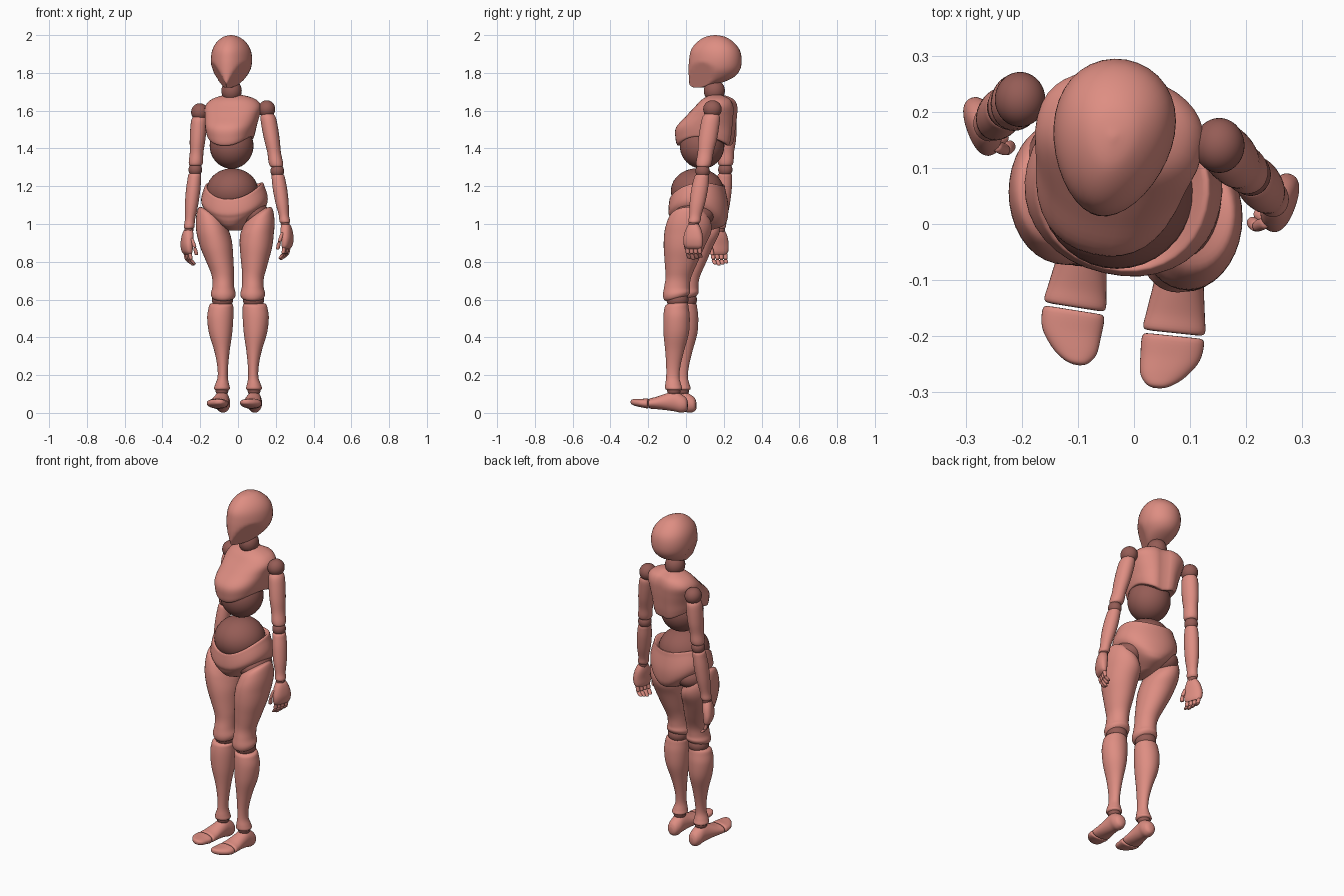
import bpy, bmesh, math
from mathutils import Vector, Matrix

cube = bpy.data.objects.get("Cube")
if cube:
    bpy.data.objects.remove(cube, do_unlink=True)


def make_material(name, color):
    mat = bpy.data.materials.new(name)
    mat.use_nodes = True
    mat.diffuse_color = color
    mat.node_tree.nodes["Principled BSDF"].inputs["Base Color"].default_value = color
    return mat


SHELL = make_material("rose shell", (0.73, 0.27, 0.225, 1))
JOINT = make_material("dark rose joint", (0.3, 0.108, 0.092, 1))
SEGMENTS, STEPS = 36, 5


def finish(name, bm, mat):
    bmesh.ops.recalc_face_normals(bm, faces=bm.faces[:])
    mesh = bpy.data.meshes.new(name)
    bm.to_mesh(mesh)
    bm.free()
    mesh.materials.append(mat)
    obj = bpy.data.objects.new(name, mesh)
    bpy.context.collection.objects.link(obj)
    bpy.ops.object.select_all(action='DESELECT')
    obj.select_set(True)
    bpy.context.view_layer.objects.active = obj
    bpy.ops.object.shade_smooth_by_angle(angle=math.radians(50))
    return obj


def smooth_rows(rows):
    """Catmull-Rom interpolation between cross-sections."""
    width = max(len(r) for r in rows)
    rows = [Vector(tuple(r) + (0,) * (width - len(r))) for r in rows]
    out = []
    for i in range(len(rows) - 1):
        a, b = rows[max(i - 1, 0)], rows[i]
        c, d = rows[i + 1], rows[min(i + 2, len(rows) - 1)]
        for k in range(STEPS):
            t = k / STEPS
            out.append(b + (c - a) * (t / 2) + (a * 2 - b * 5 + c * 4 - d) * (t * t / 2)
                       + (b * 3 - a - c * 3 + d) * (t ** 3 / 2))
    return out + [rows[-1]]


def loft(name, rows, mat, place=lambda p: p, power=2.0, taper=0.0):
    """Rows: centre x, y, z, radius x, radius y, side tilt, back tilt, front and back drop."""
    bm = bmesh.new()
    rings = []
    for row in smooth_rows(rows):
        x, y, z, rx, ry, tilt, pitch, drop = (list(row) + [0] * 3)[:8]
        rx, ry = max(rx, .001), max(ry, .001)
        ring = []
        for k in range(SEGMENTS):
            a = math.tau * k / SEGMENTS
            c, s = math.cos(a), math.sin(a)
            u = math.copysign(abs(c) ** (2 / power), c) * rx * (1 + taper * s)
            v = math.copysign(abs(s) ** (2 / power), s) * ry
            point = Vector((x + u, y + v, z + tilt * u + pitch * v - drop * s * s))
            ring.append(bm.verts.new(place(point)))
        rings.append(ring)
    for low, high in zip(rings, rings[1:]):
        for k in range(SEGMENTS):
            n = (k + 1) % SEGMENTS
            bm.faces.new((low[k], low[n], high[n], high[k]))
    for ring in (rings[0], rings[-1]):
        middle = sum((v.co for v in ring), Vector()) / SEGMENTS
        tip = bm.verts.new(middle)
        for k in range(SEGMENTS):
            bm.faces.new((ring[k], ring[(k + 1) % SEGMENTS], tip))
    return finish(name, bm, mat)


def ball(name, centre, radii, mat=JOINT):
    bm = bmesh.new()
    bmesh.ops.create_uvsphere(bm, u_segments=SEGMENTS, v_segments=20, radius=1)
    bmesh.ops.transform(bm, verts=bm.verts, matrix=Matrix.Translation(centre)
                        @ Matrix.Diagonal((*radii, 1)))
    return finish(name, bm, mat)


def segment(name, start, end, profile, place=lambda p: p):
    """Limb piece between two points; profile: fraction, radius x, radius y."""
    start, end = Vector(start), Vector(end)
    loft(name, [(*start.lerp(end, t), rx, ry) for t, rx, ry in profile], SHELL, place)


def turned(x, y, degrees):
    """Place local points at x, y with a turn about the vertical."""
    turn = Matrix.Translation((x, y, 0)) @ Matrix.Rotation(math.radians(degrees), 4, 'Z')
    return lambda p: turn @ p


# Head: egg with flattened cheeks
head_turn = turned(-.038, .155, -10)


def head_place(p):
    for side in (-1, 1):
        normal = Vector((.85 * side, -.36, -.4)).normalized()
        depth = (p - Vector((0, 0, 1.87))).dot(normal) - .102
        if depth > 0:
            p = p - normal * depth
    return head_turn(p)


loft("head", [
    (0, 0, 2, .004, .004), (0, 0, 1.99, .042, .055), (0, 0, 1.96, .078, .1),
    (0, 0, 1.92, .1, .13), (0, 0, 1.87, .107, .14), (0, -.005, 1.82, .1, .138),
    (0, -.02, 1.78, .08, .122), (0, -.05, 1.75, .06, .09),
    (0, -.085, 1.73, .042, .052), (0, -.09, 1.722, .015, .02)],
    SHELL, head_place, taper=.16)
ball("neck", (-.034, .15, 1.705), (.054, .056, .06))

# Chest shell with a spine groove, arched over the sides
chest_turn = turned(-.032, .13, -13)


def chest_place(p):
    if p.y > 0:
        p = p - Vector((0, .018 * math.exp(-(p.x / .03) ** 2), 0))
    return chest_turn(p)


loft("chest", [
    (0, .04, 1.685, .03, .03), (0, .04, 1.675, .08, .055), (0, .04, 1.655, .125, .085),
    (0, .03, 1.62, .15, .108), (0, .005, 1.57, .143, .133),
    (0, -.025, 1.52, .133, .158, 0, 0, .01), (0, -.03, 1.485, .125, .156, 0, 0, .035),
    (0, -.03, 1.465, .117, .145, 0, 0, .05), (0, -.03, 1.465, .1, .12, 0, 0, .04)],
    SHELL, chest_place, power=2.3)
ball("ribcage_core", (-.034, .085, 1.415), (.116, .118, .122))

# Belly and pelvis
ball("belly", (-.03, .06, 1.175), (.137, .14, .12))
loft("pelvis", [
    (0, 0, 1.18, .11, .11, 0, .25, .045), (0, 0, 1.212, .148, .14, 0, .25, .045),
    (0, 0, 1.19, .162, .148, 0, .22, .05), (0, .005, 1.14, .176, .156, 0, .15, .06),
    (0, .01, 1.1, .168, .152, 0, .05, .06), (0, .012, 1.055, .13, .143, 0, 0, .045),
    (0, .012, 1.005, .08, .12, 0, 0, .02), (0, 0, .965, .03, .06)],
    SHELL, turned(-.02, .06, -13), power=2.15)

THIGH = [
    (.12, .015, 1.065, .04, .05, .5), (.12, .015, 1.045, .072, .095, .6),
    (.118, .015, 1, .088, .119, .5), (.115, .008, .95, .092, .123, .25),
    (.105, -.01, .88, .086, .108), (.092, -.025, .8, .072, .088), (.08, -.04, .72, .058, .068),
    (.078, -.048, .665, .058, .068), (.078, -.05, .63, .066, .072, 0, .12),
    (.078, -.052, .607, .056, .06, 0, .2), (.08, -.052, .6, .03, .03, 0, .2)]
SHIN = [
    (.085, -.05, .585, .035, .04, 0, .1), (.088, -.05, .575, .06, .058, 0, .1),
    (.091, -.05, .55, .066, .065), (.094, -.05, .5, .069, .07), (.092, -.052, .42, .061, .067),
    (.085, -.06, .33, .041, .05), (.081, -.067, .25, .029, .038), (.081, -.07, .19, .027, .035),
    (.084, -.068, .15, .037, .042), (.085, -.065, .128, .042, .045),
    (.085, -.065, .118, .03, .03)]
# Foot rows run from heel to toe along the third value
FOOT = [
    (0, .04, -.07, .015, .018), (0, .044, -.06, .03, .036), (0, .05, -.035, .039, .049),
    (0, .062, .0, .04, .054), (0, .058, .05, .045, .043), (0, .052, .1, .052, .032),
    (0, .05, .13, .055, .027), (0, .05, .135, .04, .018)]
TOES = [
    (0, .05, .14, .04, .018), (0, .05, .145, .055, .026), (-.002, .052, .18, .053, .022),
    (-.012, .055, .212, .04, .018), (-.018, .058, .23, .022, .013), (-.02, .058, .236, .006, .005)]

UPPER_ARM = [(.05, .026, .028), (.13, .04, .046), (.28, .043, .05), (.5, .041, .049),
             (.7, .036, .042), (.85, .038, .042), (.92, .034, .036), (.94, .02, .02)]
FOREARM = [(.06, .02, .02), (.08, .033, .036), (.17, .036, .041), (.35, .038, .044),
           (.6, .035, .041), (.83, .027, .032), (.95, .028, .032), (1, .018, .02)]
FINGER = [(0, .004, .004), (.1, .009, .01), (.5, .01, .011), (.9, .009, .01), (1, .004, .004)]
PALM = [(0, 0, .005, .016, .02), (.004, 0, -.01, .024, .032), (.008, 0, -.04, .028, .046),
        (.012, 0, -.08, .027, .054), (.01, 0, -.115, .022, .051), (.006, 0, -.132, .012, .04)]

ARM_JOINTS = {
    "left": ((.152, .14, 1.608), (.208, .088, 1.28), (.25, .042, 1)),
    "right": ((-.203, .222, 1.592), (-.226, .208, 1.288), (-.26, .178, .97))}


def build_leg(label, side, stride, foot_turn):
    def leg_place(p):
        lean = .015 * min(max((p.z - .75) * 5, 0), 1)
        return Vector((side * p.x - lean, p.y + stride, p.z))

    foot_yaw = turned(side * .085, stride - .06, foot_turn)

    def foot_place(p):
        return foot_yaw(Vector((side * p.x, -p.z, p.y)))

    loft(label + "_thigh", THIGH, SHELL, leg_place)
    loft(label + "_shin", SHIN, SHELL, leg_place)
    loft(label + "_foot", FOOT, SHELL, foot_place)
    loft(label + "_toes", TOES, SHELL, foot_place, power=2.3)
    ball(label + "_hip", leg_place(Vector((.098, .045, 1.05))), (.085, .105, .07))
    ball(label + "_knee", leg_place(Vector((.082, -.045, .598))), (.056, .058, .05))
    ball(label + "_ankle", leg_place(Vector((.085, -.064, .118))), (.034, .036, .03))


def build_arm(label, side):
    shoulder, elbow, wrist = ARM_JOINTS[label]
    ball(label + "_shoulder", shoulder, (.045, .049, .047))
    ball(label + "_elbow", elbow, (.036, .038, .038))
    ball(label + "_wrist", wrist, (.024, .028, .024))
    segment(label + "_upper_arm", shoulder, elbow, UPPER_ARM)
    segment(label + "_forearm", elbow, wrist, FOREARM)

    # Hand hangs with the palm inward
    yaw = Matrix.Rotation(math.radians(-20), 3, 'Z')

    def hand_place(p):
        q = yaw @ p
        return Vector((side * q.x, q.y, q.z)) + Vector(wrist)

    loft(label + "_palm", PALM, SHELL, hand_place, power=2.4)
    for i in range(4):
        y = -.035 + .023 * i
        reach = .19 - .006 * abs(i - 1)
        knuckle, bend, tip = (.008, y, -.12), (.001, y, -.158), (-.02, y * .9, -reach)
        segment(f"{label}_finger_{i}_base", knuckle, bend, FINGER, hand_place)
        segment(f"{label}_finger_{i}_tip", bend, tip, FINGER, hand_place)
    root, bend, tip = (0, -.042, -.045), (-.014, -.054, -.095), (-.025, -.05, -.135)
    segment(label + "_thumb_base", root, bend, FINGER, hand_place)
    segment(label + "_thumb_tip", bend, tip, FINGER, hand_place)


build_leg("left", 1, 0, -6)
build_leg("right", -1, .045, -9)
build_arm("left", 1)
build_arm("right", -1)
